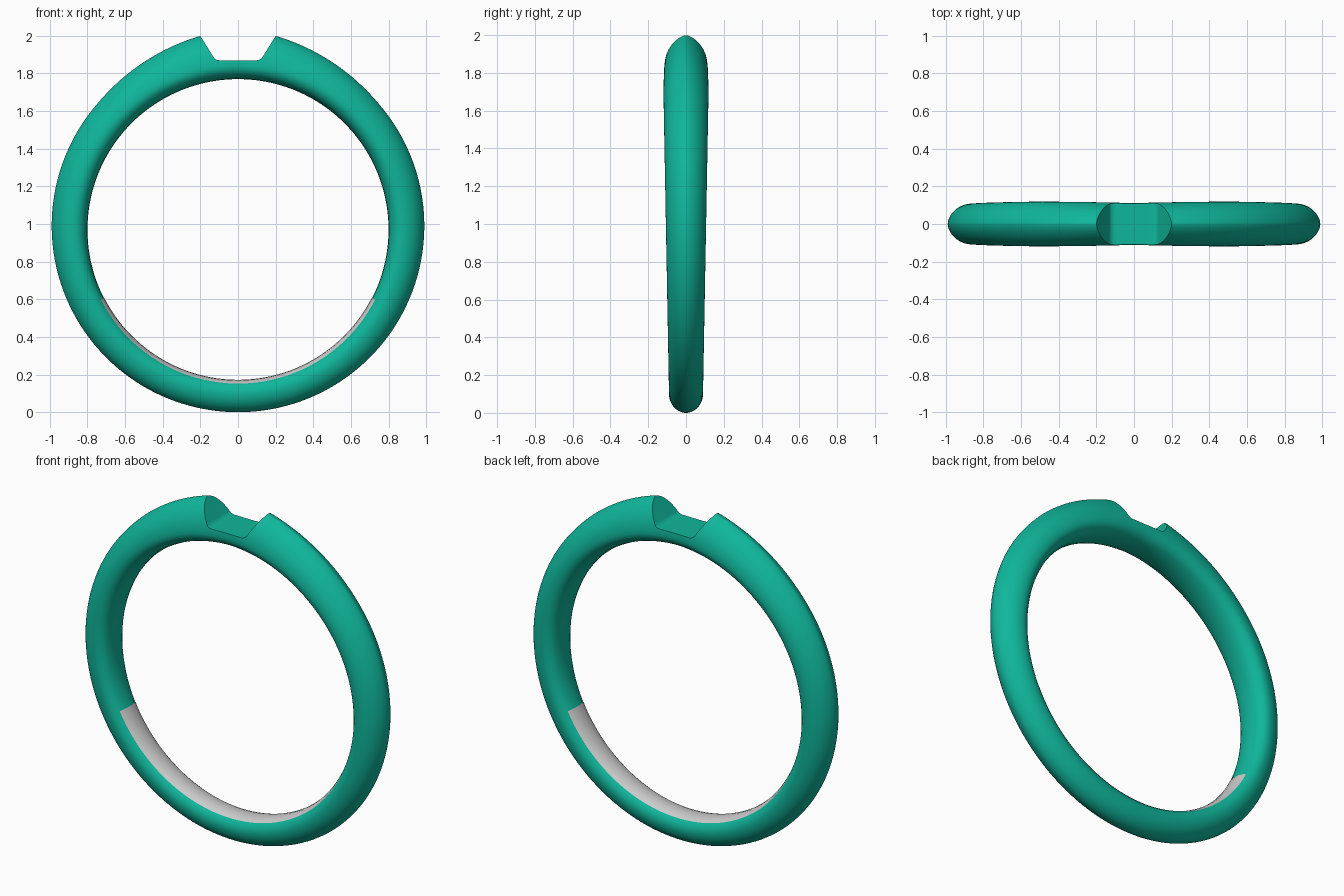
import bpy, bmesh
from math import sin, cos, pi, radians, degrees

if "Cube" in bpy.data.objects:
    bpy.data.objects.remove(bpy.data.objects["Cube"])

CZ, R_IN, SHOULDER = 0.97, 0.80, 0.07
SEG, ARCH = 192, 14


def place(r, y, th):
    return (r * cos(th), y, CZ + r * sin(th))


def section(th):
    """Closed (radius, y) cross-section of the band at an angle."""
    up = degrees(math_fold(th))
    outer = 0.99 + 0.02 * sin(th) + 0.0585 * max(0, (up - 40) / 50) ** 1.62
    w = 0.106 + 0.016 * sin(th) - 0.011 * max(0, (up - 50) / 40) ** 1.5
    power = 1.18 + 0.14 * sin(th)
    # comfort-fit inner face, then the side fillet
    half = [(R_IN + d, f * w) for d, f in
            [(0, 0), (0.003, 0.35), (0.012, 0.62), (0.02, 0.75),
             (0.031, 0.86), (0.044, 0.94), (0.057, 0.985)]]
    # outer arch rising to the centre ridge
    base = R_IN + SHOULDER
    for i in range(ARCH + 1):
        a = i / ARCH * pi / 2
        y = w * max(0, cos(a)) ** power if i < ARCH else 0
        half.append((base + (outer - base) * sin(a), y))
    return half + [(r, -y) for r, y in half[-2:0:-1]]


def math_fold(th):
    """Mirror angles left to right into -90..90 degrees."""
    th = (th + pi / 2) % (2 * pi) - pi / 2
    return th if th <= pi / 2 else pi - th


def mesh_object(name, rows, closed_ring=False, closed_row=False):
    bm = bmesh.new()
    grid = [[bm.verts.new(p) for p in row] for row in rows]
    n, m = len(grid), len(grid[0])
    for i in range(n if closed_ring else n - 1):
        for j in range(m if closed_row else m - 1):
            a, b = grid[i], grid[(i + 1) % n]
            k = (j + 1) % m
            bm.faces.new((a[j], b[j], b[k], a[k]))
    return finish(name, bm)


def finish(name, bm):
    bmesh.ops.recalc_face_normals(bm, faces=bm.faces)
    me = bpy.data.meshes.new(name)
    bm.to_mesh(me)
    bm.free()
    ob = bpy.data.objects.new(name, me)
    bpy.context.collection.objects.link(ob)
    return ob


def activate(ob):
    bpy.ops.object.select_all(action='DESELECT')
    ob.select_set(True)
    bpy.context.view_layer.objects.active = ob


# ring band
rows = []
for i in range(SEG):
    th = 2 * pi * i / SEG
    rows.append([place(r, y, th) for r, y in section(th)])
band = mesh_object("ring_band", rows, True, True)
green = bpy.data.materials.new("green")
green.diffuse_color = (0.005, 0.47, 0.33, 1)
green.use_nodes = True
green.node_tree.nodes["Principled BSDF"].inputs["Base Color"].default_value = green.diffuse_color
band.data.materials.append(green)

# notch cutter: flared trough with softened floor corners
half = [(0.324, 2.2), (0.131, 1.888), (0.124, 1.878), (0.112, 1.872), (0.1, 1.87)]
profile = half + [(-x, z) for x, z in reversed(half)]
bm = bmesh.new()
face = bm.faces.new([bm.verts.new((x, -0.3, z)) for x, z in profile])
ext = bmesh.ops.extrude_face_region(bm, geom=[face])
bmesh.ops.translate(bm, vec=(0, 0.6, 0),
                    verts=[g for g in ext["geom"] if isinstance(g, bmesh.types.BMVert)])
cutter = finish("notch_cutter", bm)
cutter.hide_render = True

cut = band.modifiers.new("notch", 'BOOLEAN')
cut.operation = 'DIFFERENCE'
cut.solver = 'EXACT'
cut.object = cutter
activate(band)
bpy.ops.object.modifier_apply(modifier=cut.name)
bpy.data.objects.remove(cutter)
bpy.ops.object.shade_smooth_by_angle(angle=radians(32))

# grey strip lining the lower inner face
rows = []
for i in range(73):
    th = radians(-153 + 126 * i / 72)
    s = section(th)
    strip = s[:-4:-1][::-1] + s[:4]
    rows.append([place(r - 0.002, y, th) for r, y in strip])
lining = mesh_object("inner_lining", rows)
# face the strip toward the ring centre
mid = lining.data.polygons[len(lining.data.polygons) // 2]
if mid.normal.z < 0:
    lining.data.flip_normals()
activate(lining)
bpy.ops.object.shade_smooth_by_angle(angle=radians(40))
